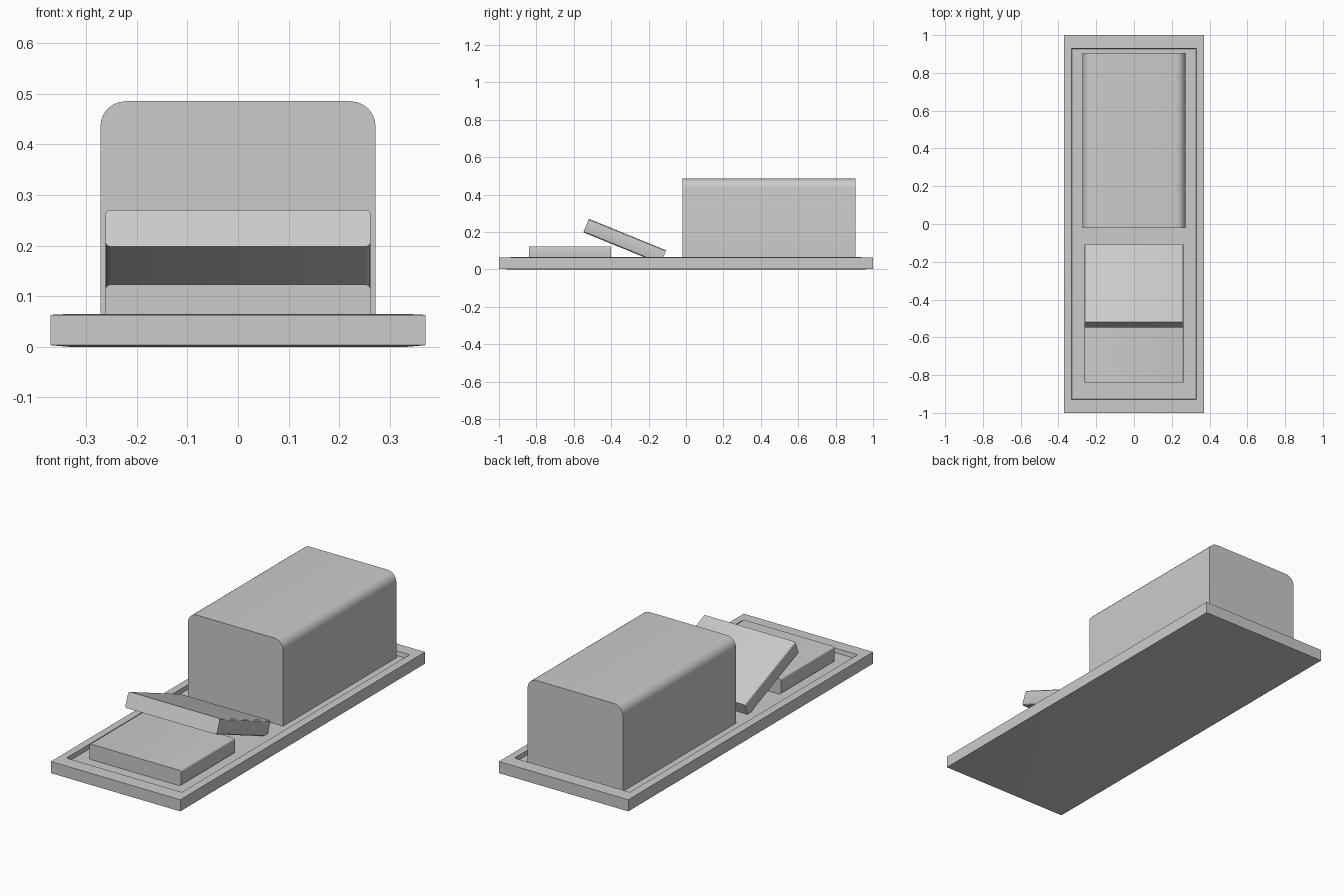
import bpy, bmesh, math
from mathutils import Vector, Matrix

if "Cube" in bpy.data.objects:
    bpy.data.objects.remove(bpy.data.objects["Cube"])

FLOOR = 0.043


def finish(name, bm):
    bmesh.ops.recalc_face_normals(bm, faces=bm.faces)
    mesh = bpy.data.meshes.new(name)
    bm.to_mesh(mesh)
    bm.free()
    obj = bpy.data.objects.new(name, mesh)
    bpy.context.collection.objects.link(obj)
    bpy.ops.object.select_all(action='DESELECT')
    obj.select_set(True)
    bpy.context.view_layer.objects.active = obj
    bpy.ops.object.shade_smooth_by_angle(angle=math.radians(30))
    return obj


def rounded_block(name, half_w, length, height, r_top, r_bottom, seg, matrix):
    """Rounded x-z profile, base at z = 0, extruded along y about its centre."""
    pts = []
    for sx, sz, start, r in ((1, 0, -90, r_bottom), (1, 1, 0, r_top),
                             (-1, 1, 90, r_top), (-1, 0, 180, r_bottom)):
        cx = sx * (half_w - r)
        cz = height - r if sz else r
        for i in range(seg + 1 if r else 1):
            a = math.radians(start + 90 * i / seg)
            pts.append((cx + r * math.cos(a), cz + r * math.sin(a)))
    bm = bmesh.new()
    face = bm.faces.new([bm.verts.new((x, -length / 2, z)) for x, z in pts])
    ext = bmesh.ops.extrude_face_region(bm, geom=[face])
    bmesh.ops.translate(bm, vec=(0, length, 0),
                        verts=[v for v in ext['geom'] if isinstance(v, bmesh.types.BMVert)])
    bm.transform(matrix)
    return finish(name, bm)


# Serving board: stacked rectangular rings, ending in a recessed floor
bm = bmesh.new()
rings = []
for hx, hy, z in ((0.335, 0.95, 0), (0.37, 1, 0.003), (0.37, 1, 0.063),
                  (0.33, 0.93, 0.065), (0.327, 0.927, FLOOR)):
    rings.append([bm.verts.new((sx * hx, sy * hy, z))
                  for sx, sy in ((-1, -1), (1, -1), (1, 1), (-1, 1))])
for a, b in zip(rings, rings[1:]):
    for i in range(4):
        j = (i + 1) % 4
        bm.faces.new((a[i], a[j], b[j], b[i]))
bm.faces.new(rings[0][::-1])
bm.faces.new(rings[-1])
finish("board", bm)

# Large block with rounded upper edges
rounded_block("loaf", 0.272, 0.925, 0.485 - FLOOR, 0.05, 0, 6,
              Matrix.Translation((0, 0.4425, FLOOR)))

# Slice lying flat
rounded_block("flat_slice", 0.262, 0.44, 0.123 - FLOOR, 0.01, 0.01, 3,
              Matrix.Translation((0, -0.62, FLOOR)))

# Slice leaning on the flat one, placed by the middle of its top face
thick, tilt = 0.078, math.radians(-22.2)
rounded_block("leaning_slice", 0.262, 0.446, thick, 0.01, 0.01, 3,
              Matrix.Translation((0, -0.313, 0.186)) @ Matrix.Rotation(tilt, 4, 'X')
              @ Matrix.Translation((0, 0, -thick)))
